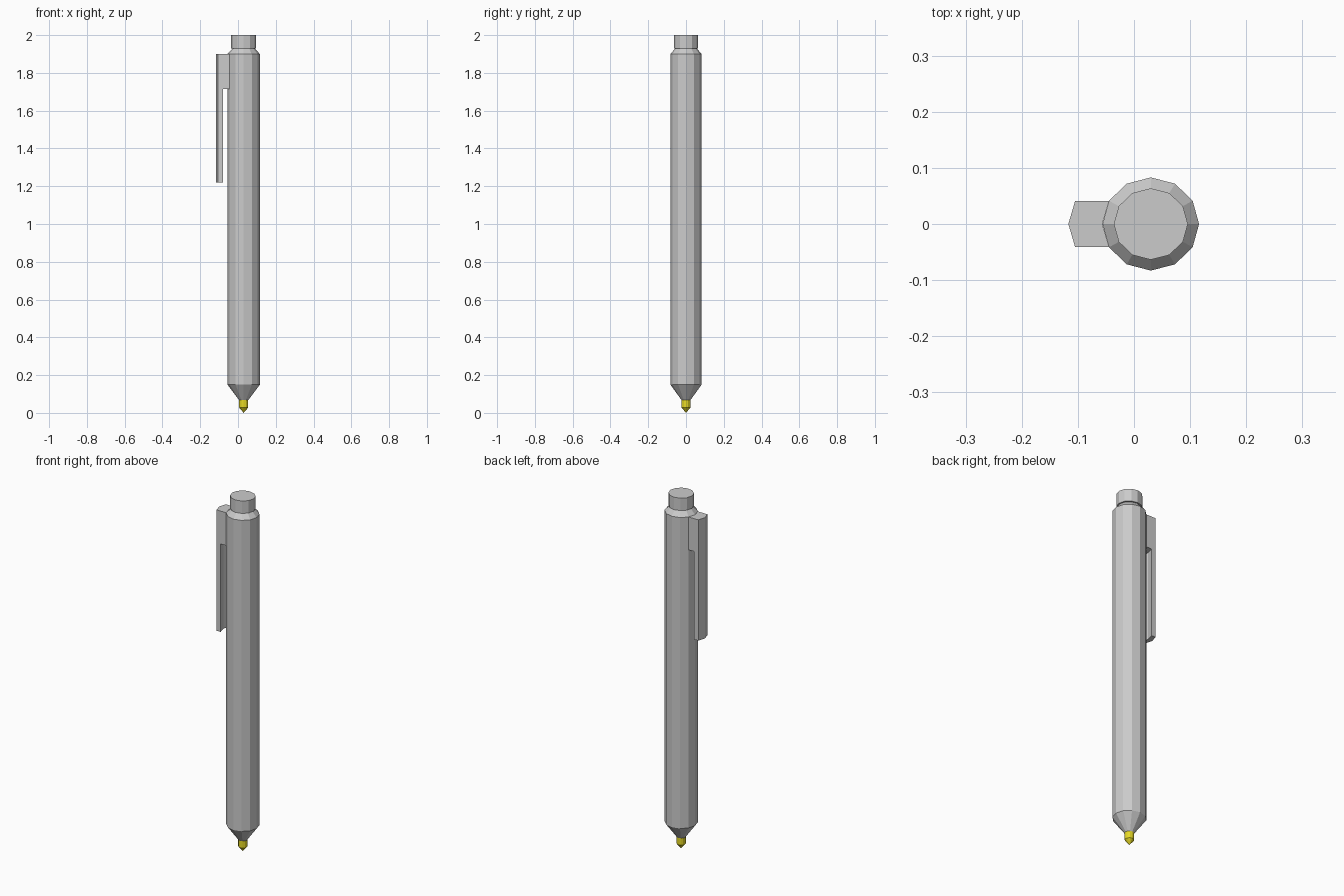
import bpy, bmesh
from math import cos, sin, pi

if "Cube" in bpy.data.objects:
    bpy.data.objects.remove(bpy.data.objects["Cube"])

CX, SIDES = 0.03, 12          # pen axis position and side count
SQUASH = 0.083 / 0.086        # slightly narrower front to back


def finish(bm, name, mat=None):
    bmesh.ops.recalc_face_normals(bm, faces=bm.faces[:])
    mesh = bpy.data.meshes.new(name)
    bm.to_mesh(mesh)
    bm.free()
    obj = bpy.data.objects.new(name, mesh)
    bpy.context.collection.objects.link(obj)
    if mat:
        mesh.materials.append(mat)
    return obj


def lathe(name, profile, mat=None):
    """Closed faceted solid from (radius, z) pairs, bottom to top."""
    bm = bmesh.new()
    rings = []
    for r, z in profile:
        count = SIDES if r > 0 else 1
        rings.append([bm.verts.new((CX + r * cos(2 * pi * i / SIDES),
                                    r * SQUASH * sin(2 * pi * i / SIDES), z))
                      for i in range(count)])
    for a, b in zip(rings, rings[1:]):
        for i in range(SIDES):
            j = (i + 1) % SIDES
            if len(a) == 1:
                bm.faces.new((a[0], b[j], b[i]))
            else:
                bm.faces.new((a[i], a[j], b[j], b[i]))
    for ring in (rings[0], rings[-1]):
        if len(ring) > 1:
            bm.faces.new(ring)
    return finish(bm, name, mat)


def prism(name, outline, z0, z1):
    bm = bmesh.new()
    lo = [bm.verts.new((x, y, z0)) for x, y in outline]
    hi = [bm.verts.new((x, y, z1)) for x, y in outline]
    bm.faces.new(lo)
    bm.faces.new(hi)
    for i in range(len(lo)):
        j = (i + 1) % len(lo)
        bm.faces.new((lo[i], lo[j], hi[j], hi[i]))
    return finish(bm, name)


def chevron(x_out, x_in):
    """Plan outline following two facets of the barrel."""
    w, d = 0.041, 0.012
    return [(x_out, -w), (x_in, -w), (x_in - d, 0), (x_in, w), (x_out, w), (x_out - d, 0)]


yellow = bpy.data.materials.new("yellow_tip")
yellow.diffuse_color = (0.8, 0.7, 0.02, 1)
yellow.use_nodes = True
yellow.node_tree.nodes["Principled BSDF"].inputs["Base Color"].default_value = yellow.diffuse_color

# Barrel with tapered nose and bevelled shoulder
lathe("barrel", [(0.024, 0.067), (0.086, 0.15), (0.086, 1.9), (0.058, 1.93)])
# Push button
lathe("push_button", [(0.066, 1.93), (0.066, 2.0)])
# Writing tip
lathe("writing_tip", [(0, 0), (0.024, 0.028), (0.024, 0.067)], yellow)
# Clip: long arm and the block joining it to the barrel
prism("clip_arm", chevron(-0.105, -0.079), 1.22, 1.9)
prism("clip_mount", chevron(-0.079, -0.0445), 1.715, 1.9)
